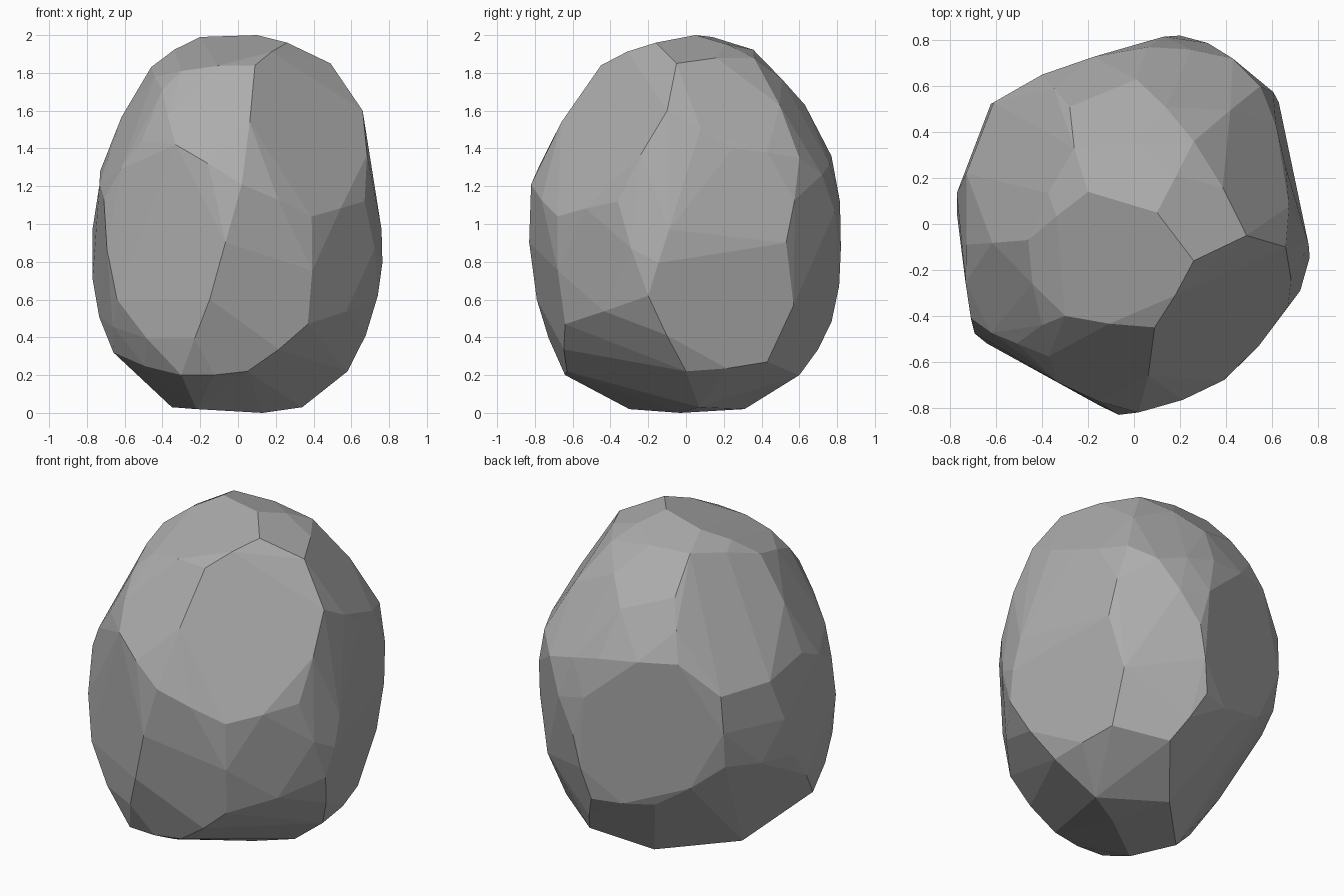
import bpy, bmesh
from math import radians

if "Cube" in bpy.data.objects:
    bpy.data.objects.remove(bpy.data.objects["Cube"])

# Key corners of the faceted boulder, from crown to base
corners = [
    # crown
    (.10, .05, 2), (-.20, .14, 1.99), (-.26, .33, 1.93), (.26, -.16, 1.96), (.26, .36, 1.88),
    (-.46, -.07, 1.83), (.49, -.05, 1.85), (.09, -.45, 1.84), (-.30, -.40, 1.81),
    # shoulders
    (-.40, -.44, 1.71), (-.28, .51, 1.73), (.01, .63, 1.63), (.66, -.10, 1.60), (.66, .25, 1.40),
    (.55, .60, 1.35), (.06, .77, 1.36), (-.40, .65, 1.40), (-.33, -.69, 1.42), (-.51, -.52, 1.44),
    # belly
    (.02, -.82, 1.21), (.39, -.68, 1.04), (.67, -.36, 1.12), (.76, -.09, .97), (.43, .72, 1.26),
    (.20, .82, .87), (.63, .53, .90), (-.61, .53, 1.21), (-.73, -.09, 1.28), (-.71, -.41, 1.13),
    (-.77, .04, .71), (-.73, .22, 1.22), (-.64, -.52, .60), (-.15, -.79, .60), (-.61, .49, .76),
    # lower sides
    (.74, -.20, .62), (.37, -.64, .47), (.55, .57, .57), (.11, .77, .48), (-.23, .63, .48),
    (-.66, -.30, .32), (.52, .43, .27),
    # base
    (.05, -.63, .22), (-.30, -.63, .20), (.24, .60, .20), (.58, 0, .22), (.34, .07, .03),
    (.13, -.03, 0), (0, .31, .02), (-.35, -.05, .03), (-.22, -.30, .02),
]


def wrap(points, flat_angle):
    """Convex skin around the points, nearly flat triangles merged into facets."""
    bm = bmesh.new()
    for p in points:
        bm.verts.new(p)
    bmesh.ops.convex_hull(bm, input=bm.verts)
    bmesh.ops.delete(bm, geom=[v for v in bm.verts if not v.link_faces], context='VERTS')
    bmesh.ops.recalc_face_normals(bm, faces=bm.faces)
    bmesh.ops.dissolve_limit(bm, angle_limit=radians(flat_angle), verts=bm.verts, edges=bm.edges)
    return bm


# Long sharp edges are chipped: a slightly raised midpoint splits each one
bm = wrap(corners, 4)
chips = []
for e in bm.edges:
    a, b = e.verts
    low = min(a.co.z, b.co.z)
    if e.calc_length() > .35 and e.calc_face_angle() > radians(20) and low > .04:
        n = (e.link_faces[0].normal + e.link_faces[1].normal).normalized()
        chips.append((a.co + b.co) / 2 + n * .04 * e.calc_length())
bm.free()

bm = wrap(corners + chips, 4)
mesh = bpy.data.meshes.new("boulder")
bm.to_mesh(mesh)
bm.free()
boulder = bpy.data.objects.new("boulder", mesh)
bpy.context.collection.objects.link(boulder)

# Dark stone grey
stone = bpy.data.materials.new("stone")
stone.diffuse_color = (.42, .42, .42, 1)
stone.use_nodes = True
stone.node_tree.nodes["Principled BSDF"].inputs["Base Color"].default_value = stone.diffuse_color
mesh.materials.append(stone)
